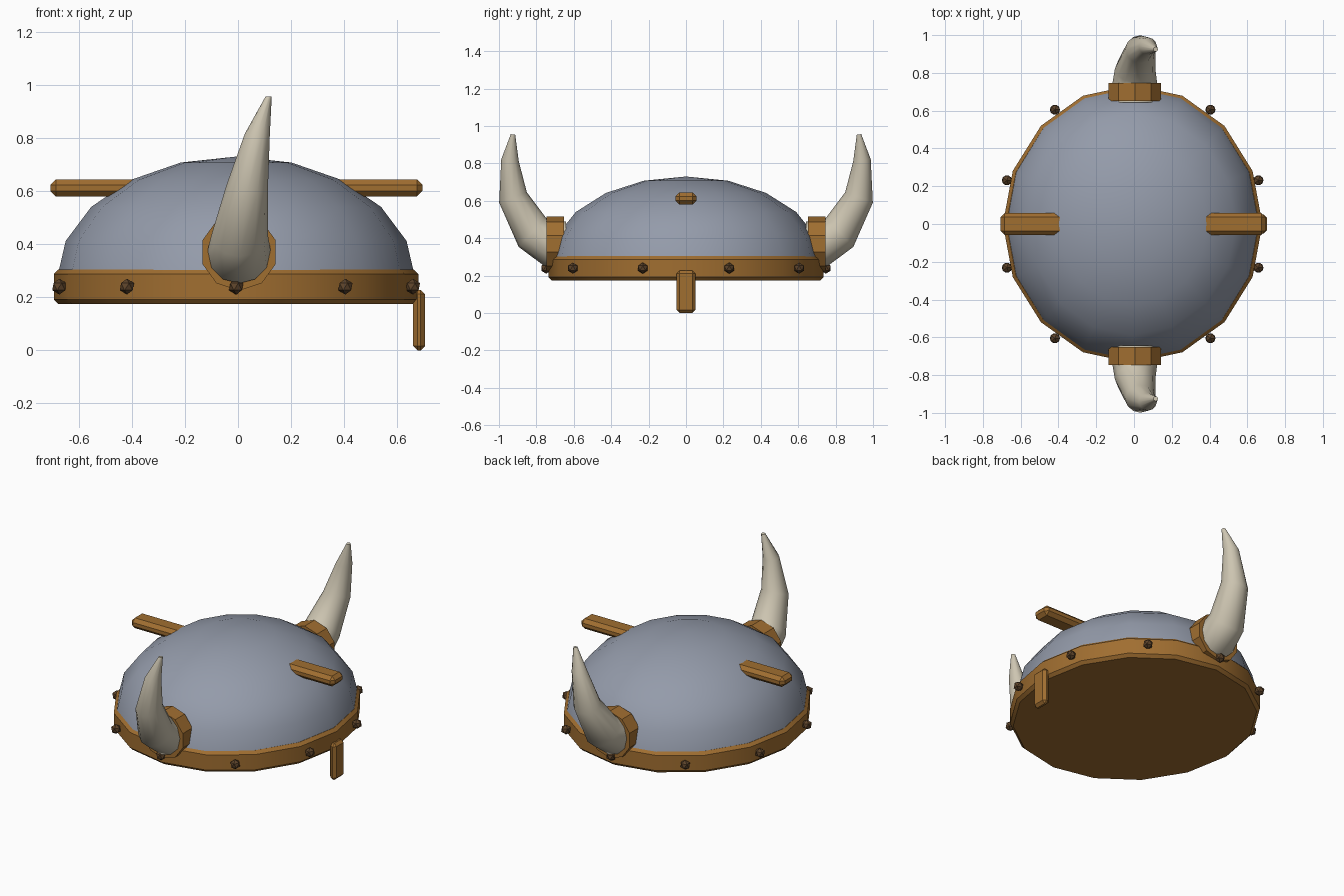
import bpy, bmesh, math
from mathutils import Vector

if "Cube" in bpy.data.objects:
    bpy.data.objects.remove(bpy.data.objects["Cube"])


def material(name, rgb):
    m = bpy.data.materials.new(name)
    m.diffuse_color = (*rgb, 1)
    m.use_nodes = True
    m.node_tree.nodes["Principled BSDF"].inputs["Base Color"].default_value = m.diffuse_color
    return m


STEEL = material("steel grey", (0.296, 0.328, 0.402))
BROWN = material("leather brown", (0.352, 0.156, 0.03))
BONE = material("bone", (0.61, 0.558, 0.44))
DARK = material("dark bronze", (0.107, 0.056, 0.023))
CX = -0.007  # centre of the cap in x


def finish(name, bm, mat, angle=32):
    bmesh.ops.recalc_face_normals(bm, faces=bm.faces[:])
    me = bpy.data.meshes.new(name)
    bm.to_mesh(me)
    bm.free()
    me.materials.append(mat)
    ob = bpy.data.objects.new(name, me)
    bpy.context.collection.objects.link(ob)
    bpy.ops.object.select_all(action='DESELECT')
    ob.select_set(True)
    bpy.context.view_layer.objects.active = ob
    bpy.ops.object.shade_smooth_by_angle(angle=math.radians(angle))
    return ob


def ring(centre, u, v, n, start=0.0):
    """Closed ring of n points around centre, spanned by half-axes u and v."""
    c, u, v = Vector(centre), Vector(u), Vector(v)
    angles = [start + math.tau * i / n for i in range(n)]
    return [c + u * math.cos(a) + v * math.sin(a) for a in angles]


def loft(name, rings, mat, angle=32):
    """Skin a row of rings and cap both ends."""
    bm = bmesh.new()
    rows = [[bm.verts.new(p) for p in r] for r in rings]
    n = len(rows[0])
    for a, b in zip(rows, rows[1:]):
        for i in range(n):
            j = (i + 1) % n
            bm.faces.new((a[i], a[j], b[j], b[i]))
    bm.faces.new(rows[0])
    bm.faces.new(rows[-1])
    bmesh.ops.remove_doubles(bm, verts=bm.verts[:], dist=0.0005)
    return finish(name, bm, mat, angle)


def level(rx, ry, z):
    return ring((CX, 0, z), (rx, 0, 0), (0, ry, 0), 16)


def bar(name, lo, hi, bevel):
    """Chamfered box between two corners."""
    bm = bmesh.new()
    bmesh.ops.create_cube(bm, size=1)
    for v in bm.verts:
        v.co = [(a + b) / 2 + c * (b - a) for a, b, c in zip(lo, hi, v.co)]
    bmesh.ops.bevel(bm, geom=bm.edges[:], offset=bevel, segments=1, affect='EDGES')
    return finish(name, bm, BROWN)


# Domed shell
dome = []
for k in range(6):
    t = math.radians(90 - 18 * k)
    s = max(math.sin(t), 0.0001)
    dome.append(level(0.675 * s, 0.728 * s, 0.27 + 0.46 * math.cos(t)))
loft("dome", dome, STEEL, 60)

# Rim band with chamfered edges and closed underside
loft("rim_band", [level(0.687 - d, 0.735 - d, z) for d, z in
                  ((0.018, 0.174), (0, 0.192), (0, 0.287), (0.018, 0.305))], BROWN)

# Rivets around the band
for k in range(10):
    a = math.radians(18 + 36 * k)
    bm = bmesh.new()
    bmesh.ops.create_icosphere(bm, subdivisions=1, radius=0.03)
    bmesh.ops.translate(bm, verts=bm.verts[:],
                        vec=(CX + 0.7 * math.cos(a), 0.748 * math.sin(a), 0.24))
    finish(f"rivet_{k + 1}", bm, DARK, 20)

# Side pegs and the hanging guard
bar("right_peg", (0.36, -0.057, 0.58), (0.695, 0.057, 0.644), 0.021)
bar("left_peg", (-0.707, -0.057, 0.58), (-0.36, 0.057, 0.644), 0.021)
bar("guard", (0.66, -0.05, 0.0), (0.704, 0.05, 0.228), 0.016)

# Horn sections: x, y, z, radius, direction of the inner side in y and z
SECTIONS = ((0.004, 0.642, 0.37, 0.12, 0, 1),
            (0.004, 0.735, 0.37, 0.12, -0.2, 1),
            (0.006, 0.822, 0.432, 0.107, -0.143, 0.155),
            (0.034, 0.925, 0.618, 0.079, -0.15, 0.057),
            (0.073, 0.941, 0.817, 0.047, -1, -0.1),
            (0.115, 0.925, 0.955, 0.012, -1, -0.1))
for side, s in (("front", -1), ("back", 1)):
    # Collar
    loft(side + "_collar", [ring((0.004, s * y, 0.37), (0.145, 0, 0), (0, 0, 0.145), 10, math.radians(18))
                            for y in (0.652, 0.747)], BROWN)
    # Curved horn
    rings = []
    for x, y, z, r, dy, dz in SECTIONS:
        v = Vector((0, s * dy, dz)).normalized() * r
        rings.append(ring((x, s * y, z), (r, 0, 0), v, 12))
    loft(side + "_horn", rings, BONE, 50)
